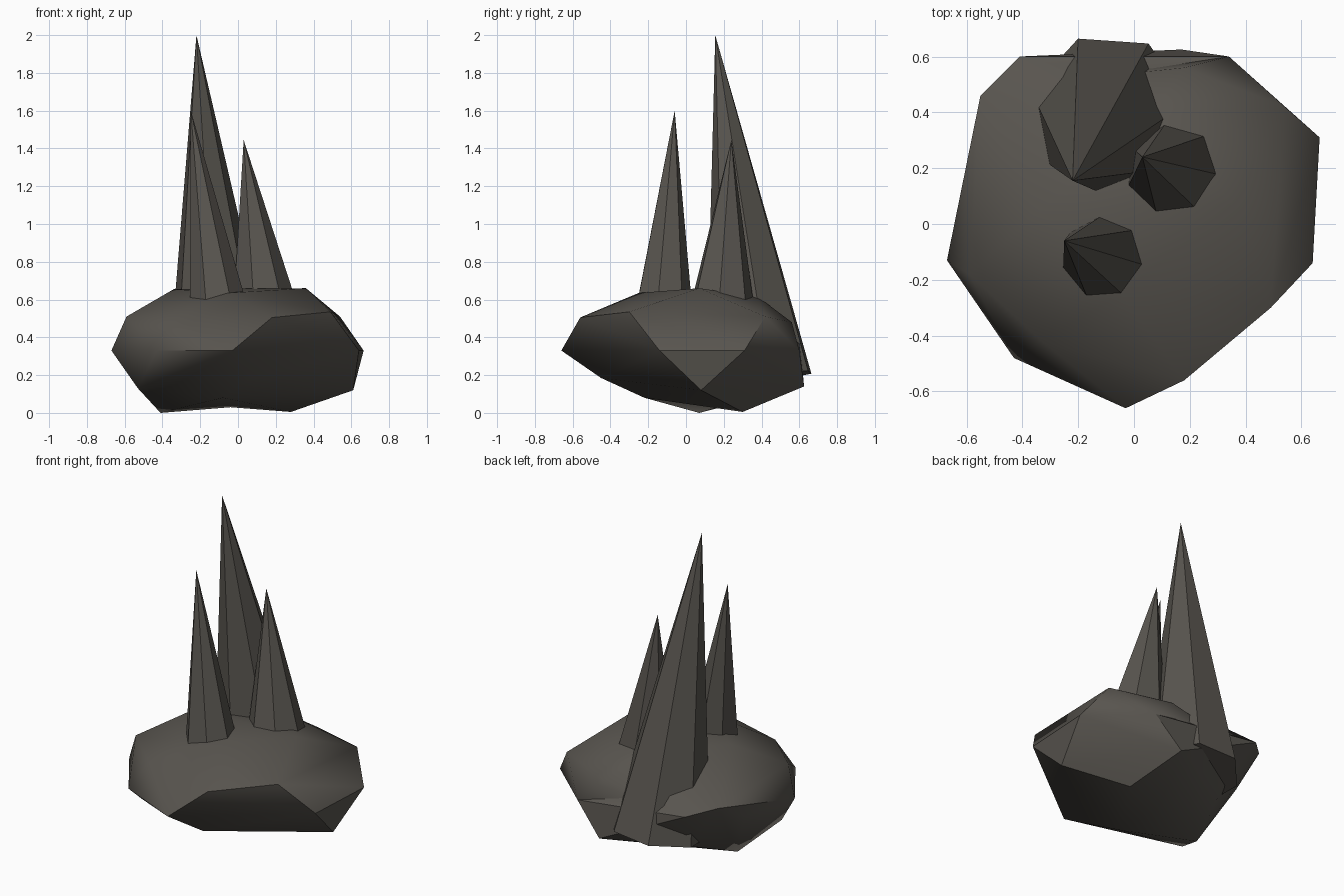
import bpy, bmesh, math
from mathutils import Vector

if "Cube" in bpy.data.objects:
    bpy.data.objects.remove(bpy.data.objects["Cube"])

stone = bpy.data.materials.new("dark stone")
stone.diffuse_color = (0.098, 0.09, 0.078, 1)
stone.use_nodes = True
stone.node_tree.nodes["Principled BSDF"].inputs["Base Color"].default_value = stone.diffuse_color


def add_object(name, bm):
    bmesh.ops.recalc_face_normals(bm, faces=bm.faces)
    mesh = bpy.data.meshes.new(name)
    bm.to_mesh(mesh)
    bm.free()
    mesh.materials.append(stone)
    ob = bpy.data.objects.new(name, mesh)
    bpy.context.collection.objects.link(ob)
    return ob


# Boulder: hull of the chipped corner points
corners = [
    # widest ring
    (-0.03, -0.66, 0.33), (0.64, -0.14, 0.33), (0.665, 0.31, 0.33), (0.34, 0.60, 0.33),
    (-0.41, 0.60, 0.42), (-0.57, 0.23, 0.33), (-0.67, -0.13, 0.33), (-0.43, -0.48, 0.33),
    # shoulders
    (0.18, -0.56, 0.505), (0.49, -0.30, 0.535), (0.54, 0.42, 0.51), (0.18, 0.56, 0.48),
    (-0.55, 0.46, 0.46), (-0.59, -0.18, 0.51), (-0.33, -0.42, 0.50),
    # crown
    (0.36, 0.07, 0.66), (-0.34, 0.05, 0.655), (-0.05, -0.25, 0.635), (0.05, 0.38, 0.615),
    # underside
    (0.61, 0.08, 0.12), (0.28, 0.30, 0.005), (0.17, 0.625, 0.14), (-0.41, 0.07, 0.0),
    (-0.53, -0.20, 0.13), (0.07, -0.45, 0.185), (-0.08, -0.22, 0.08), (-0.3, 0.42, 0.14),
]
bm = bmesh.new()
for c in corners:
    bm.verts.new(c)
bmesh.ops.convex_hull(bm, input=bm.verts)
bmesh.ops.delete(bm, geom=[v for v in bm.verts if not v.link_faces], context='VERTS')
bmesh.ops.triangulate(bm, faces=bm.faces)


# Dents: split the edge nearest a point and pull its middle inwards
def dent(near, to):
    near = Vector(near)
    edge = min(bm.edges, key=lambda e: ((e.verts[0].co + e.verts[1].co) / 2 - near).length)
    res = bmesh.ops.subdivide_edges(bm, edges=[edge], cuts=1)
    for v in [g for g in res['geom_inner'] if isinstance(g, bmesh.types.BMVert)]:
        v.co = to
    bmesh.ops.triangulate(bm, faces=bm.faces)


dent((-0.115, 0.58, 0.45), (-0.11, 0.53, 0.44))
dent((-0.065, 0.185, 0.0), (-0.04, 0.17, 0.03))

rock = add_object("boulder", bm)
bpy.context.view_layer.objects.active = rock
rock.select_set(True)
bpy.ops.object.shade_smooth_by_angle(angle=math.radians(42))


# Spikes: seven-sided leaning cones rooted in the boulder
def spike(name, tip, foot, radius, phase, sides=7):
    tip, foot = Vector(tip), Vector(foot)
    tilt = Vector((0, 0, 1)).rotation_difference(tip - foot)
    bm = bmesh.new()
    top = bm.verts.new(tip)
    ring = []
    for i in range(sides):
        a = math.radians(phase) + i * math.tau / sides
        ring.append(bm.verts.new(foot + tilt @ Vector((radius * math.cos(a), radius * math.sin(a), 0))))
    for i in range(sides):
        bm.faces.new((ring[i], ring[(i + 1) % sides], top))
    bm.faces.new(ring[::-1])
    add_object(name, bm)


spike("tall_spike", (-0.22, 0.155, 2.0), (-0.09, 0.395, 0.18), 0.292, 112)
spike("short_spike", (0.03, 0.24, 1.445), (0.175, 0.172, 0.255), 0.235, 98)
spike("middle_spike", (-0.25, -0.06, 1.6), (-0.068, -0.137, 0.29), 0.195, 92)
